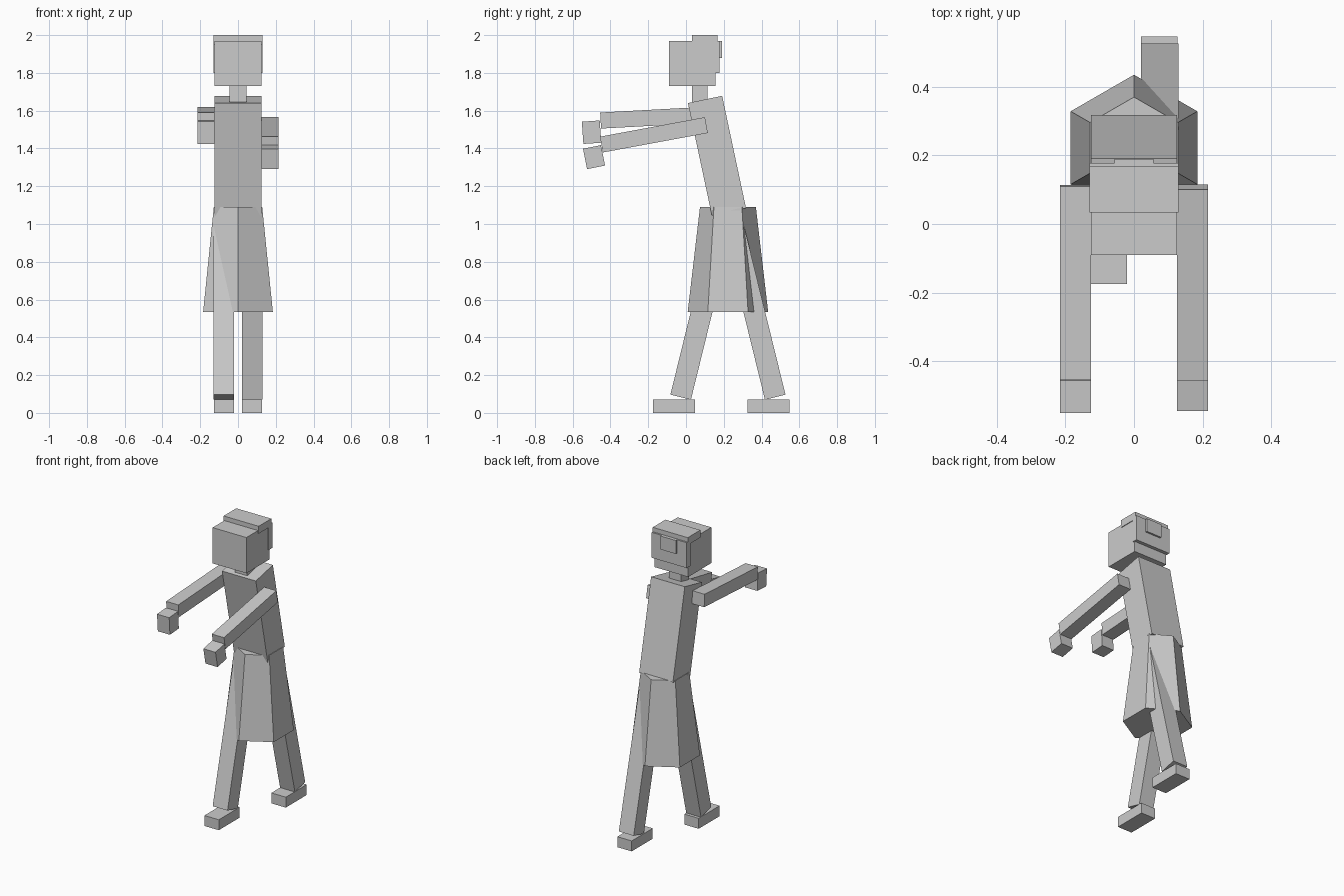
import bpy, bmesh, math

if "Cube" in bpy.data.objects:
    bpy.data.objects.remove(bpy.data.objects["Cube"])

grey = bpy.data.materials.new("plain_grey")
grey.use_nodes = True
colour = (0.6, 0.6, 0.6, 1)
grey.diffuse_color = colour
grey.node_tree.nodes["Principled BSDF"].inputs["Base Color"].default_value = colour


def finish(name, bm):
    mesh = bpy.data.meshes.new(name)
    bm.to_mesh(mesh)
    bm.free()
    mesh.materials.append(grey)
    obj = bpy.data.objects.new(name, mesh)
    bpy.context.collection.objects.link(obj)
    return obj


def box(name, centre, size, pitch=0):
    """Box with its real size in the mesh, tilted about the x axis."""
    bm = bmesh.new()
    bmesh.ops.create_cube(bm, size=1)
    bmesh.ops.scale(bm, vec=size, verts=bm.verts)
    obj = finish(name, bm)
    obj.location = centre
    obj.rotation_euler.x = math.radians(pitch)
    return obj


def block(name, x, y, z):
    """Upright box from its low and high limits."""
    spans = (x, y, z)
    return box(name, [sum(s) / 2 for s in spans], [s[1] - s[0] for s in spans])


# Head, hair and neck
block("head", (-.125, .125), (-.09, .155), (1.73, 1.97))
block("hair_top", (-.13, .13), (.033, .167), (1.95, 2))
block("hair_back", (-.13, .13), (.14, .178), (1.8, 1.97))
block("hair_knot", (-.057, .057), (.17, .19), (1.88, 1.97))
block("neck", (-.045, .045), (.033, .115), (1.62, 1.75))

# Leaning torso
box("torso", (0, .164, 1.362), (.25, .185, .608), 12)

# Six-sided flared skirt
bm = bmesh.new()
bmesh.ops.create_cone(bm, cap_ends=True, segments=6, radius1=.213,
                      radius2=.148, depth=.555)
skirt = finish("skirt", bm)
skirt.location = (0, .222, .812)

# Outstretched arms with drooping hands
box("right_arm", (-.17, -.17, 1.563), (.09, .565, .085), 3.1)
box("right_hand", (-.17, -.5, 1.486), (.09, .095, .118), 4)
box("left_arm", (.17, -.17, 1.472), (.09, .565, .085), 10.5)
box("left_hand", (.17, -.487, 1.354), (.09, .097, .11), 11.5)

# Striding legs and flat feet
for name, side, swing, toe in (("right", -1, -1, -.175), ("left", 1, 1, .325)):
    box(name + "_leg", (side * .075, .222 + swing * .129, .577),
        (.11, .112, 1.017), swing * 13.8)
    block(name + "_foot", sorted((side * .02, side * .127)),
          (toe, toe + .222), (0, .07))
